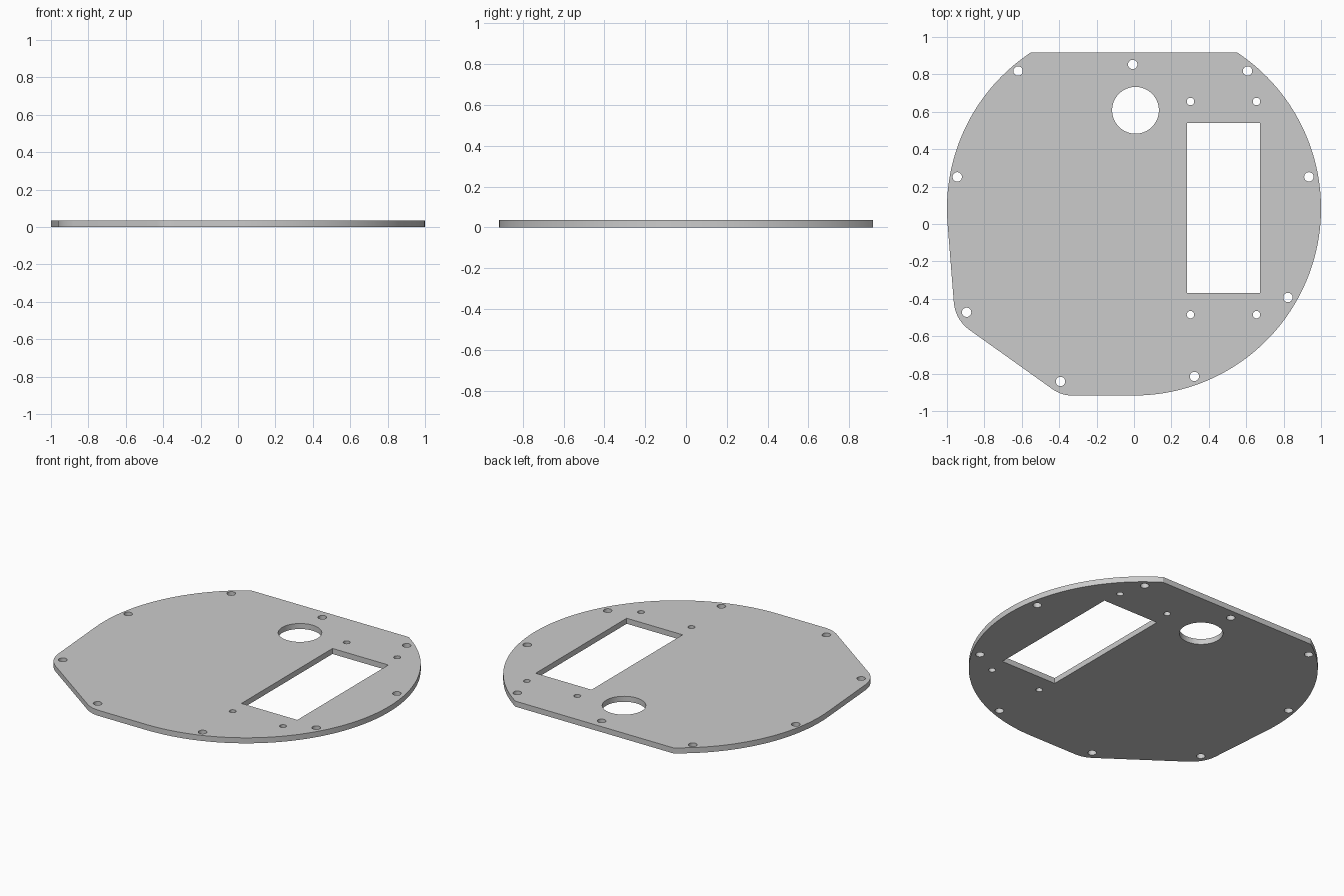
import bpy, bmesh
from math import sin, cos, tan, radians
from mathutils import Vector

if "Cube" in bpy.data.objects:
    bpy.data.objects.remove(bpy.data.objects["Cube"])

THICK = 0.035
CY = 0.083      # centre of the main disc, radius 1


def arc(cx, cy, r, a0, a1, n):
    return [(cx + r * cos(radians(a0 + (a1 - a0) * i / n)),
             cy + r * sin(radians(a0 + (a1 - a0) * i / n))) for i in range(n + 1)]


def circle(cx, cy, r, n=32):
    return arc(cx, cy, r, 0, 360, n)[:-1]


def fillet(prev, corner, nxt, r, n=10):
    p, c, q = Vector(prev), Vector(corner), Vector(nxt)
    u, v = (p - c).normalized(), (q - c).normalized()
    half = u.angle(v) / 2
    centre = c + (u + v).normalized() * (r / sin(half))
    a, b = c + u * (r / tan(half)) - centre, c + v * (r / tan(half)) - centre
    pts = []
    for i in range(n + 1):
        d = a.lerp(b, i / n).normalized() * r + centre
        pts.append((d.x, d.y))
    return pts


# Outer profile: disc with flat top and clipped lower left corner
top_angle = 56.5
outline = arc(0, CY, 1, -90, top_angle, 72)
outline += arc(0, CY, 1, 180 - top_angle, 184.5, 36)
corner_a, corner_b = (-0.956, -0.512), (-0.388, -0.917)
outline += fillet(outline[-1], corner_a, corner_b, 0.2)
outline += fillet(corner_a, corner_b, (0, -0.917), 0.18)

loops = [outline]
# Round port and rectangular window
loops.append(circle(0.008, 0.608, 0.125, 64))
loops.append([(0.283, -0.37), (0.674, -0.37), (0.674, 0.54), (0.283, 0.54)])
# Rim screw holes
for x, y in [(-0.62, 0.818), (-0.007, 0.853), (0.607, 0.818), (-0.945, 0.252),
             (0.935, 0.252), (-0.895, -0.472), (-0.393, -0.842),
             (0.323, -0.815), (0.823, -0.393)]:
    loops.append(circle(x, y, 0.025))
# Window mounting holes
for x in (0.302, 0.655):
    for y in (0.655, -0.485):
        loops.append(circle(x, y, 0.02))

# Filled, extruded 2D curve turned into a mesh
curve = bpy.data.curves.new("panel_plate", 'CURVE')
curve.dimensions = '2D'
curve.fill_mode = 'BOTH'
curve.extrude = THICK / 2
for pts in loops:
    s = curve.splines.new('POLY')
    s.points.add(len(pts) - 1)
    for p, (x, y) in zip(s.points, pts):
        p.co = (x, y, 0, 1)
    s.use_cyclic_u = True
plate = bpy.data.objects.new("panel_plate", curve)
bpy.context.collection.objects.link(plate)
bpy.context.view_layer.objects.active = plate
plate.select_set(True)
bpy.ops.object.convert(target='MESH')
plate = bpy.context.object

bm = bmesh.new()
bm.from_mesh(plate.data)
bmesh.ops.remove_doubles(bm, verts=bm.verts, dist=1e-5)
bmesh.ops.translate(bm, verts=bm.verts, vec=(0, 0, THICK / 2))
bmesh.ops.recalc_face_normals(bm, faces=bm.faces)
bm.to_mesh(plate.data)
bm.free()
bpy.ops.object.shade_smooth_by_angle(angle=radians(30))
